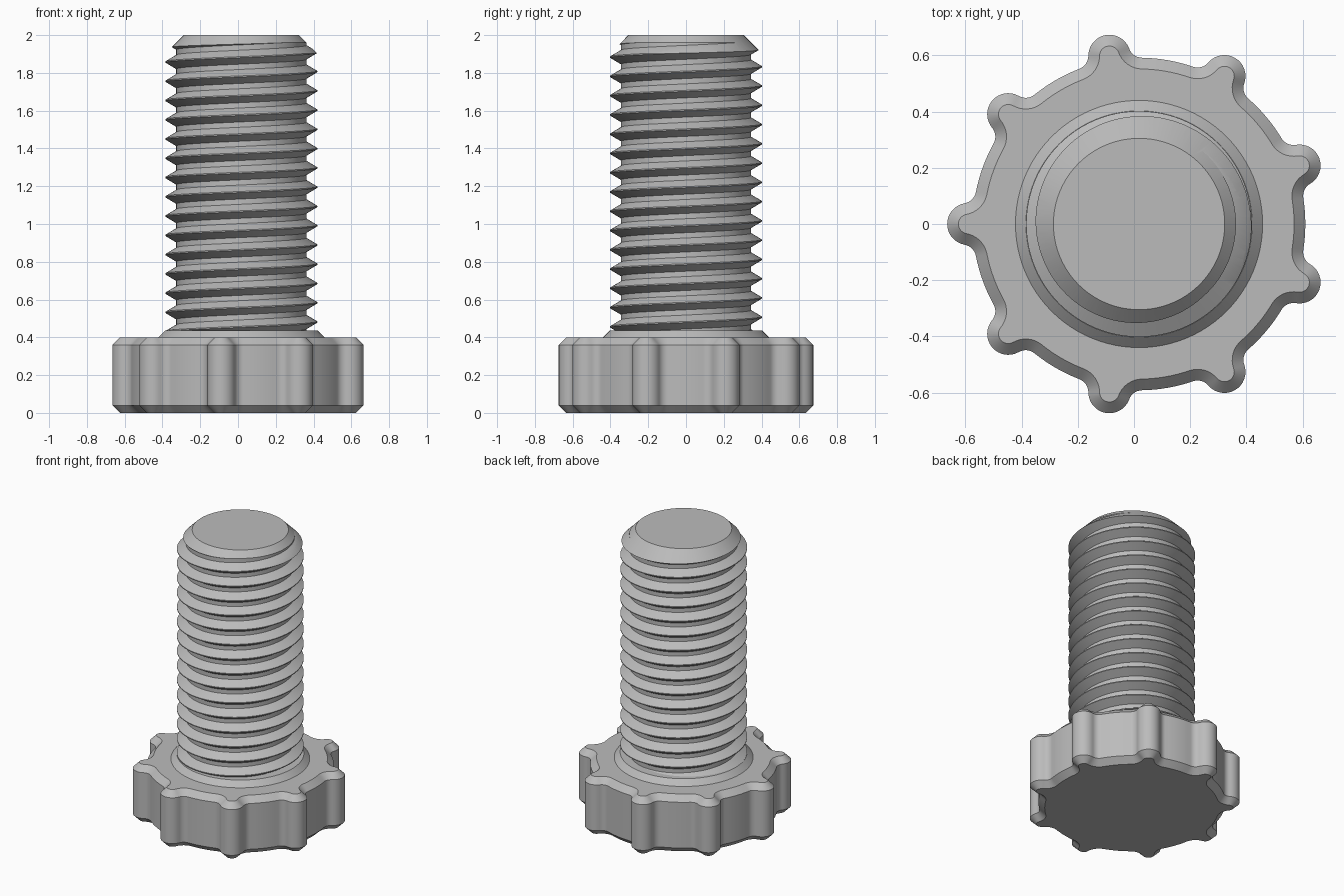
import bpy, bmesh
from math import acos, atan2, cos, sin, pi, radians, tau

cube = bpy.data.objects.get("Cube")
if cube:
    bpy.data.objects.remove(cube)

CX = 0.018          # axis of the screw
SEGS = 96

grey = bpy.data.materials.new("grey_steel")
grey.use_nodes = True
grey.diffuse_color = (0.5, 0.5, 0.5, 1)
grey.node_tree.nodes["Principled BSDF"].inputs["Base Color"].default_value = grey.diffuse_color


def finish(bm, name):
    bmesh.ops.recalc_face_normals(bm, faces=bm.faces)
    mesh = bpy.data.meshes.new(name)
    bm.to_mesh(mesh)
    bm.free()
    mesh.materials.append(grey)
    obj = bpy.data.objects.new(name, mesh)
    obj.location.x = CX
    bpy.context.collection.objects.link(obj)
    return obj


def smooth(obj):
    bpy.ops.object.select_all(action="DESELECT")
    obj.select_set(True)
    bpy.context.view_layer.objects.active = obj
    bpy.ops.object.shade_smooth_by_angle(angle=radians(25))


def loft(rings, name):
    """Solid through stacked closed rings, capped at both ends."""
    bm = bmesh.new()
    loops = [[bm.verts.new(p) for p in ring] for ring in rings]
    n = len(loops[0])
    for low, high in zip(loops, loops[1:]):
        for i in range(n):
            j = (i + 1) % n
            bm.faces.new((low[i], low[j], high[j], high[i]))
    bm.faces.new(loops[0][::-1])
    bm.faces.new(loops[-1])
    return finish(bm, name)


def revolve(profile, name):
    return loft([[(r * cos(tau * i / SEGS), r * sin(tau * i / SEGS), z)
                  for i in range(SEGS)] for r, z in profile], name)


# Knob head: nine round lobes blended into a disc, chamfered top and bottom
LOBES, BODY_R, LOBE_C, LOBE_R, FILLET = 9, 0.592, 0.608, 0.075, 0.05


def knob_ring(inset, z):
    """Outline made of tangent arcs, offset inwards by inset."""
    fc = BODY_R + FILLET
    reach = LOBE_R + FILLET
    turn = acos((LOBE_C ** 2 + fc ** 2 - reach ** 2) / (2 * LOBE_C * fc))
    fx, fy = fc * cos(turn), fc * sin(turn)
    tilt = atan2(fy, fx - LOBE_C)
    step = tau / LOBES
    arcs = [  # centre x, centre y, radius, start angle, end angle, steps
        (LOBE_C, 0, LOBE_R - inset, -tilt, tilt, 16),
        (fx, fy, FILLET + inset, tilt + pi, turn + pi, 8),
        (0, 0, BODY_R - inset, turn, step - turn, 8),
        (fc * cos(step - turn), fc * sin(step - turn), FILLET + inset,
         step - turn + pi, step - tilt + pi, 8),
    ]
    points = []
    for k in range(LOBES):
        a = pi + k * step
        for cx, cy, r, start, end, n in arcs:
            for i in range(n):
                t = start + (end - start) * i / n
                x, y = cx + r * cos(t), cy + r * sin(t)
                points.append((x * cos(a) - y * sin(a), x * sin(a) + y * cos(a), z))
    return points


smooth(loft([knob_ring(0.04, 0), knob_ring(0, 0.04),
             knob_ring(0, 0.36), knob_ring(0.04, 0.4)], "knob_head"))

# Tapered collar under the thread
smooth(revolve([(0.44, 0.39), (0.44, 0.4), (0.403, 0.437)], "collar"))

# Threaded shaft: one continuous right-hand helical ridge
PITCH, CREST_R, ROOT_R = 0.102, 0.402, 0.345
CREST_Z = 1.909     # height of the top ridge at angle zero
TURNS = 20
tooth = [(ROOT_R, -0.037), (CREST_R, -0.003), (CREST_R, 0.003), (ROOT_R, 0.037)]

bm = bmesh.new()
start = CREST_Z - (TURNS - 3) * PITCH
columns = []
for i in range(SEGS):
    a = tau * i / SEGS
    turns = TURNS + 1 if i == 0 else TURNS
    columns.append([bm.verts.new((r * cos(a), r * sin(a), start + (k + i / SEGS) * PITCH + dz))
                    for k in range(turns) for r, dz in tooth])
columns.append(columns[0][4:])
count = TURNS * 4
for left, right in zip(columns, columns[1:]):
    for j in range(count - 1):
        bm.faces.new((left[j], right[j], right[j + 1], left[j + 1]))
open_edges = [e for e in bm.edges if e.is_boundary]
ends = [bm.verts.new((0, 0, start - PITCH)), bm.verts.new((0, 0, start + (TURNS + 1) * PITCH))]
middle = start + TURNS * PITCH / 2
for e in open_edges:
    apex = ends[0] if e.verts[0].co.z < middle else ends[1]
    bm.faces.new((e.verts[0], e.verts[1], apex))
shaft = finish(bm, "threaded_shaft")

# Trim the shaft to length with a chamfered tip
trimmer = revolve([(0.5, 0.385), (0.5, 1.805), (0.305, 2)], "shaft_trimmer")
trimmer.hide_render = True
trim = shaft.modifiers.new("trim", "BOOLEAN")
trim.operation = "INTERSECT"
trim.solver = "EXACT"
trim.object = trimmer
bpy.context.view_layer.objects.active = shaft
shaft.select_set(True)
bpy.ops.object.modifier_apply(modifier="trim")
bpy.data.objects.remove(trimmer)
smooth(shaft)
